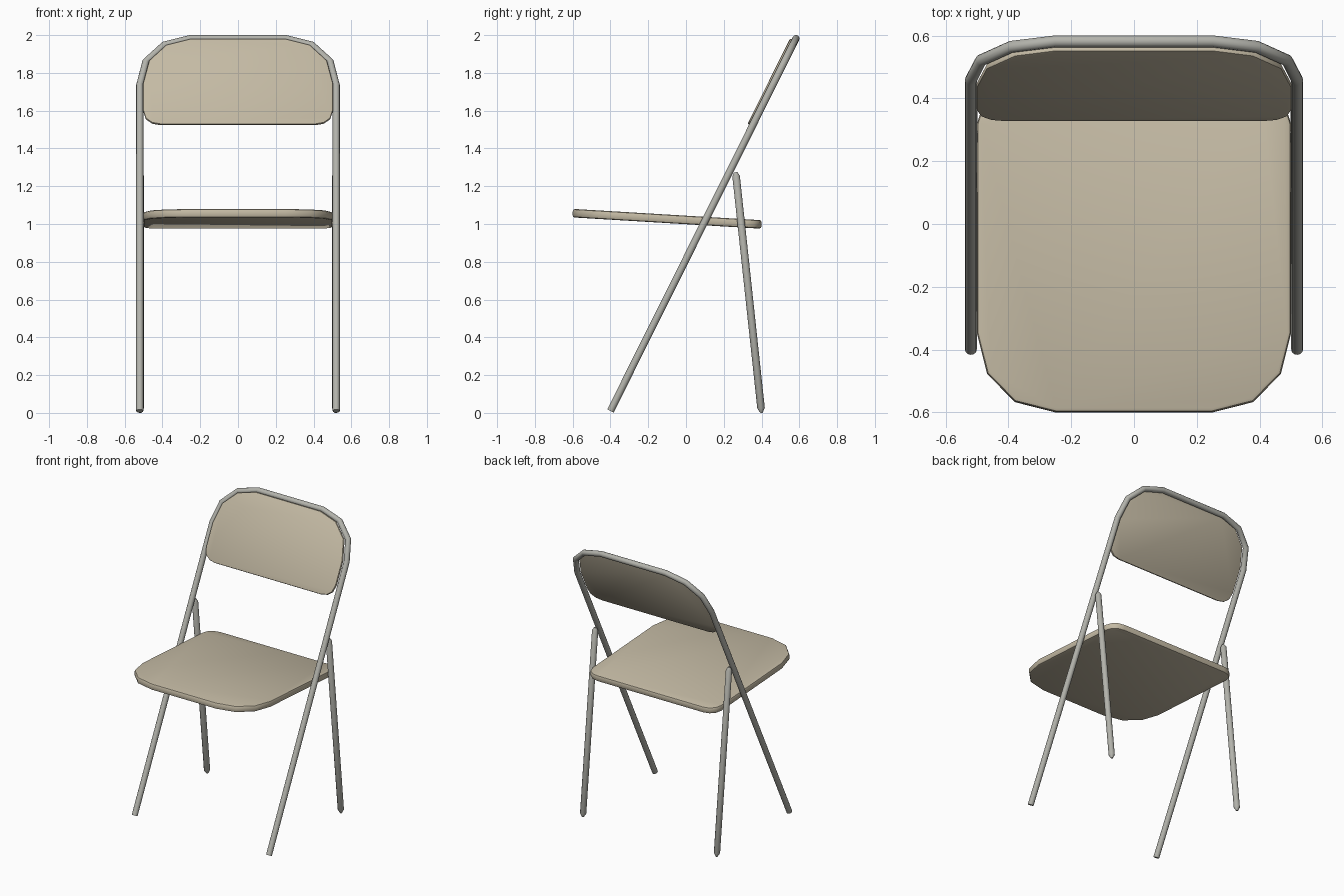
import bpy, bmesh
from mathutils import Vector

if "Cube" in bpy.data.objects:
    bpy.data.objects.remove(bpy.data.objects["Cube"])

K = 0.498                                    # lean of the front frame (dy per dz)
X, R = 0.52, 0.019


def lean(x, z):
    return Vector((x, -0.40 + (z - 0.01) * K, z))


def material(name, col):
    m = bpy.data.materials.new(name)
    m.diffuse_color = (*col, 1)
    m.use_nodes = True
    m.node_tree.nodes["Principled BSDF"].inputs["Base Color"].default_value = m.diffuse_color
    return m


METAL = material("metal", (0.45, 0.45, 0.41))
PANEL = material("panel", (0.55, 0.49, 0.37))


def finish(ob, mat):
    bpy.ops.object.select_all(action='DESELECT')
    ob.select_set(True)
    bpy.context.view_layer.objects.active = ob
    bpy.ops.object.convert(target='MESH')
    ob = bpy.context.object
    ob.data.materials.clear()
    ob.data.materials.append(mat)
    bpy.ops.object.shade_smooth_by_angle(angle=0.7)


def tube(name, pts, radii=None):
    cu = bpy.data.curves.new(name, 'CURVE')
    cu.dimensions = '3D'
    cu.bevel_depth = R
    cu.bevel_resolution = 4
    cu.use_fill_caps = True
    sp = cu.splines.new('POLY')
    sp.points.add(len(pts) - 1)
    for i, p in enumerate(pts):
        sp.points[i].co = (*p, 1)
        sp.points[i].radius = radii[i] if radii else 1
    ob = bpy.data.objects.new(name, cu)
    bpy.context.collection.objects.link(ob)
    finish(ob, METAL)


def plate(name, half, place, thick, offset, bevel):
    """Flat panel from the right half of its outline, mirrored in x."""
    outline = half + [(-x, v) for x, v in reversed(half)]
    bm = bmesh.new()
    f = bm.faces.new([bm.verts.new(place(x, v)) for x, v in outline])
    f.normal_update()
    n = f.normal if f.normal.z > 0 else -f.normal
    n = n.copy()
    bmesh.ops.translate(bm, verts=bm.verts, vec=n * (offset - thick / 2))
    ext = bmesh.ops.extrude_face_region(bm, geom=[f], use_keep_orig=True)
    top = [g for g in ext['geom'] if isinstance(g, bmesh.types.BMVert)]
    bmesh.ops.translate(bm, verts=top, vec=n * thick)
    bmesh.ops.recalc_face_normals(bm, faces=bm.faces)
    me = bpy.data.meshes.new(name)
    bm.to_mesh(me)
    bm.free()
    ob = bpy.data.objects.new(name, me)
    bpy.context.collection.objects.link(ob)
    b = ob.modifiers.new("bevel", 'BEVEL')
    b.width, b.segments, b.limit_method, b.angle_limit = bevel, 2, 'ANGLE', 1.0
    finish(ob, PANEL)


# front legs and top hoop, one bent tube
side = [(X, 0.01), (X, 1.735), (0.488, 1.86), (0.392, 1.947), (0.25, 1.982)]
tube("front_frame", [lean(x, z) for x, z in side] +
     [lean(-x, z) for x, z in reversed(side)])

# rear legs with tapered ends
for s, label in ((1, "right"), (-1, "left")):
    a, b = Vector((s * 0.518, 0.263, 1.274)), Vector((s * 0.518, 0.40, 0.0))
    d = (b - a).normalized()
    tube("rear_leg_" + label,
         [a, a + d * 0.02, b - d * 0.025, b], [0.45, 1.05, 1.05, 0.3])

# seat panel, tilted slightly down to the rear
plate("seat",
      [(0.25, -0.60), (0.38, -0.567), (0.468, -0.477), (0.50, -0.35),
       (0.50, 0.32), (0.487, 0.362), (0.455, 0.39), (0.41, 0.40)],
      lambda x, y: Vector((x, y, 1.0215 - 0.06 * y)), 0.045, 0, 0.012)

# backrest panel, lying on the front of the frame
plate("backrest",
      [(0.25, 1.97), (0.38, 1.937), (0.47, 1.855), (0.502, 1.735),
       (0.502, 1.59), (0.488, 1.548), (0.455, 1.525), (0.41, 1.517)],
      lean, 0.02, 0.018, 0.006)
